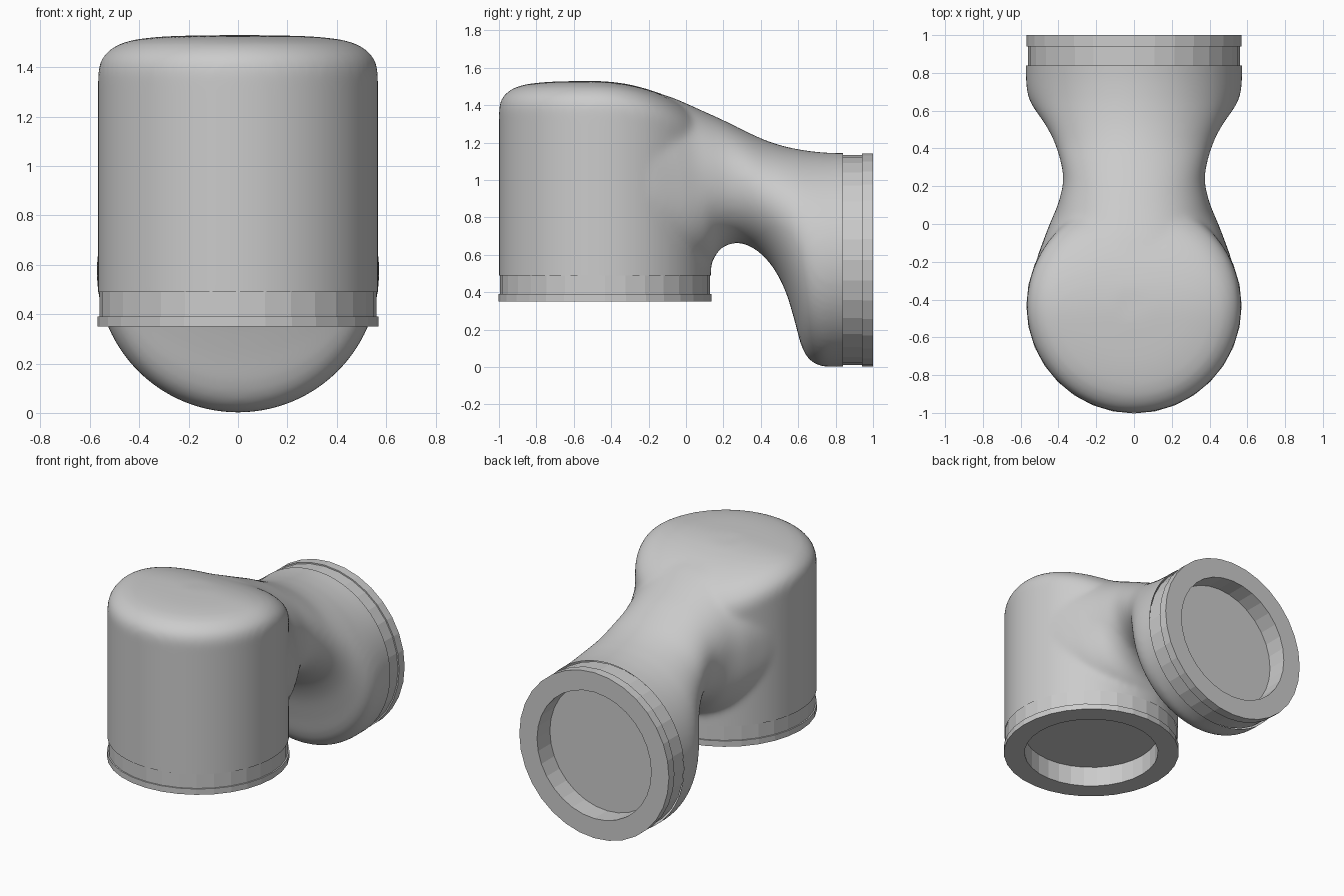
import bpy, bmesh
from math import sin, cos, pi, copysign
from mathutils import Vector, Matrix

cube = bpy.data.objects.get("Cube")
if cube:
    bpy.data.objects.remove(cube, do_unlink=True)

R = 0.567          # radius of both pipe ends
CY = -0.433        # y of the upright pipe axis
CZ = 0.573         # z of the horizontal pipe axis


def loft(name, rings, caps=True):
    """Skin a list of equally long point rings."""
    bm = bmesh.new()
    rows = [[bm.verts.new(p) for p in ring] for ring in rings]
    n = len(rows[0])
    for a, b in zip(rows, rows[1:]):
        for i in range(n):
            j = (i + 1) % n
            bm.faces.new((a[i], a[j], b[j], b[i]))
    if caps:
        bm.faces.new(rows[0])
        bm.faces.new(rows[-1])
    bmesh.ops.recalc_face_normals(bm, faces=bm.faces)
    mesh = bpy.data.meshes.new(name)
    bm.to_mesh(mesh)
    bm.free()
    obj = bpy.data.objects.new(name, mesh)
    bpy.context.collection.objects.link(obj)
    return obj


def circle(r, z, n):
    return [Vector((r * cos(2 * pi * i / n), r * sin(2 * pi * i / n), z)) for i in range(n)]


def spline(keys, steps):
    """Catmull-Rom interpolation of tuples."""
    out = []
    for k in range(len(keys) - 1):
        quad = [keys[max(0, min(len(keys) - 1, k + d))] for d in (-1, 0, 1, 2)]
        for s in range(steps):
            t = s / steps
            out.append([b + 0.5 * t * (c - a + t * (2*a - 5*b + 4*c - d + t * (3*(b - c) + d - a)))
                        for a, b, c, d in zip(*quad)])
    return out + [list(keys[-1])]


# Upright pipe with a soft, rearward sloping crown
def crown(p, drop):
    y = p.y + CY
    return Vector((p.x, y, 1.53 - 0.48 * max(0, y + 0.5) ** 2 - drop))


rim = [(R, 0.145), (0.55, 0.09), (0.5, 0.045), (0.43, 0.02), (0.3, 0.005), (0.1, 0)]
rings = [[p + Vector((0, CY, 0)) for p in circle(R, z, 96)] for z in (0.39, 0.7, 1.0)]
rings += [[crown(p, drop) for p in circle(r, 0, 96)] for r, drop in spline(rim, 3)]
body = loft("elbow_body", rings)

# Neck flaring into the horizontal pipe: lower y, z, upper y, z, half width, squareness
neck_keys = [
    (-0.45, 0.75, -0.5, 1.515, 0.54, 3),
    (-0.2, 0.6, -0.3, 1.507, 0.53, 2.8),
    (0, 0.52, -0.1, 1.45, 0.465, 2.5),
    (0.125, 0.55, 0, 1.41, 0.418, 2.3),
    (0.18, 0.63, 0.1, 1.365, 0.392, 2.2),
    (0.27, 0.665, 0.2, 1.32, 0.375, 2.15),
    (0.37, 0.63, 0.3, 1.27, 0.39, 2.1),
    (0.46, 0.54, 0.42, 1.215, 0.425, 2),
    (0.53, 0.41, 0.52, 1.182, 0.47, 2),
    (0.58, 0.25, 0.6, 1.165, 0.515, 2),
    (0.615, 0.12, 0.66, 1.155, 0.545, 2),
    (0.655, 0.045, 0.71, 1.15, 0.562, 2),
    (0.72, 0.005, 0.76, 1.146, 0.571, 2),
    (0.8, 0.002, 0.82, 1.145, 0.572, 2),
    (0.93, 0.002, 0.93, 1.145, 0.572, 2),
]


def power(v, n):
    return copysign(abs(v) ** (2 / n), v)


def section(yb, zb, yt, zt, w, n):
    low, high = Vector((0, yb, zb)), Vector((0, yt, zt))
    ring = []
    for i in range(96):
        a = 2 * pi * i / 96
        ring.append(low.lerp(high, 0.5 + 0.5 * power(sin(a), n)) + Vector((w * power(cos(a), n), 0, 0)))
    return ring


neck = loft("neck", [section(*k) for k in spline(neck_keys, 4)])

# Merge neck and pipe into one softly blended skin
bpy.context.view_layer.objects.active = body
union = body.modifiers.new("union", "BOOLEAN")
union.operation, union.solver, union.object = "UNION", "EXACT", neck
remesh = body.modifiers.new("remesh", "REMESH")
remesh.mode, remesh.voxel_size = "VOXEL", 0.018
blend = body.modifiers.new("blend", "SMOOTH")
blend.factor, blend.iterations = 0.5, 14
for name in ("union", "remesh", "blend"):
    bpy.ops.object.modifier_apply(modifier=name)
bpy.data.objects.remove(neck, do_unlink=True)

# Trim both pipe mouths square
bm = bmesh.new()
bm.from_mesh(body.data)


def trim(test, point, normal):
    faces = [f for f in bm.faces if test(f.calc_center_median())]
    geom = set(faces)
    for f in faces:
        geom.update(f.verts)
        geom.update(f.edges)
    bmesh.ops.bisect_plane(bm, geom=list(geom), plane_co=point, plane_no=normal, clear_outer=True)


trim(lambda c: c.y < 0.2 and c.z < 0.58, (0, 0, 0.49), (0, 0, -1))
trim(lambda c: c.y > 0.78, (0, 0.84, 0), (0, 1, 0))
for f in bm.faces:
    f.smooth = True
bm.to_mesh(body.data)
bm.free()

# Faceted mouth collars with a shallow groove and a recessed floor
def collar(name, lip, matrix):
    profile = [(0.435, 0.14), (0.435, 0), (R + 0.003, 0), (R + 0.003, lip),
               (R - 0.006, lip), (R - 0.006, lip + 0.115)]
    obj = loft(name, [circle(r, z, 32) for r, z in profile])
    obj.data.transform(matrix)


collar("lower_collar", 0.04, Matrix.Translation((0, CY, 0.35)))
collar("rear_collar", 0.06, Matrix.Translation((0, 1, CZ)) @ Matrix.Rotation(pi / 2, 4, "X"))
